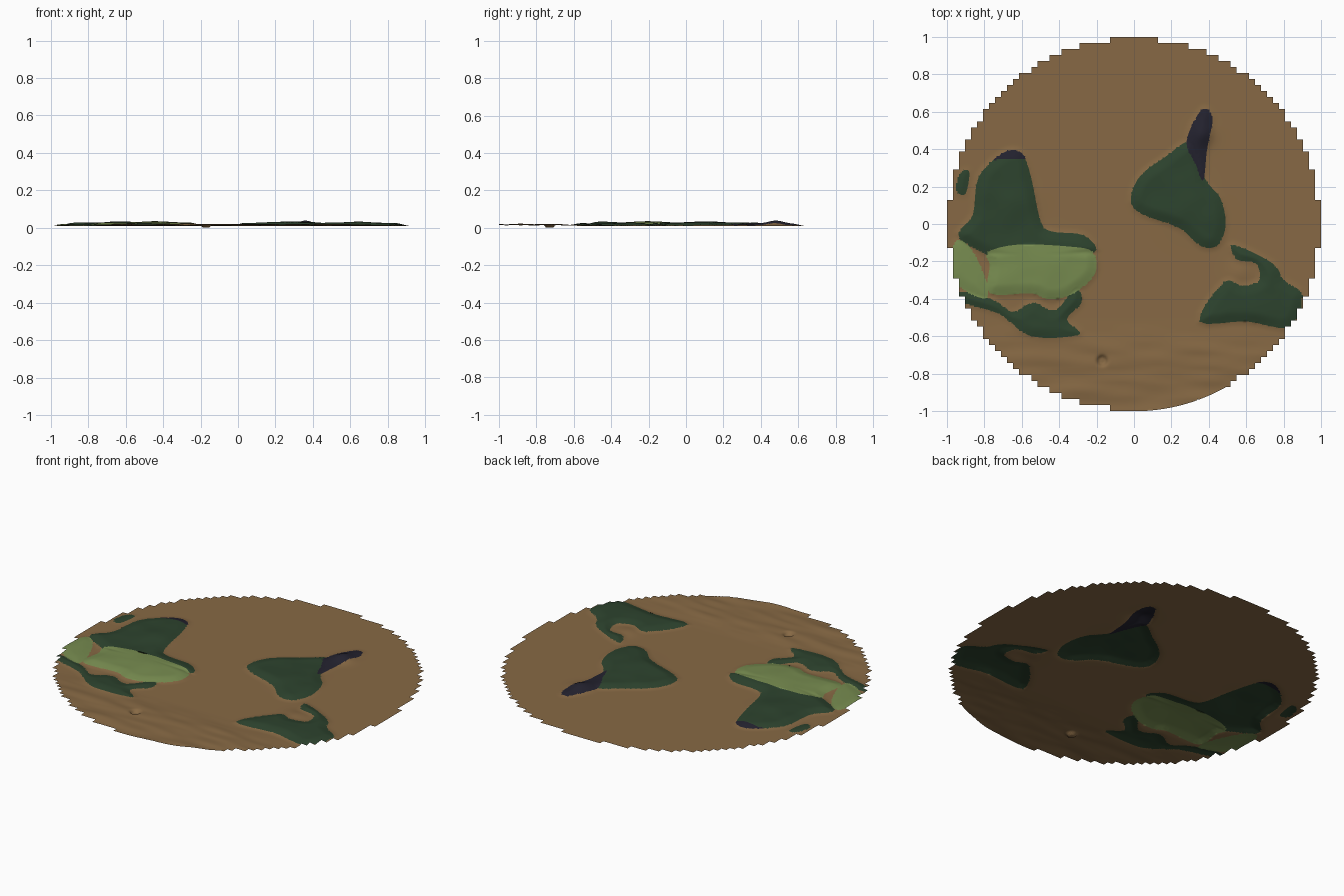
import bpy, bmesh, math
from mathutils import Vector, noise

if "Cube" in bpy.data.objects:
    bpy.data.objects.remove(bpy.data.objects["Cube"])

CELLS, SUB = 62, 4                  # stepped outline cells, fine subdivisions
STEP = 2 / CELLS / SUB
N = CELLS * SUB
BASE = 0.009


def material(name, rgb):
    m = bpy.data.materials.new(name)
    m.diffuse_color = (*rgb, 1)
    m.use_nodes = True
    m.node_tree.nodes["Principled BSDF"].inputs["Base Color"].default_value = m.diffuse_color
    return m


MATS = [material("sand brown", (0.242, 0.141, 0.058)),
        material("forest green", (0.026, 0.056, 0.027)),
        material("meadow green", (0.185, 0.262, 0.080)),
        material("dark rock", (0.017, 0.016, 0.028))]
SAND, FOREST, MEADOW, ROCK = range(4)


def closed_curve(points, k=4):
    """Smooth closed outline through points given in hundredths."""
    p = [Vector(q) / 100 for q in points]
    out = []
    for i in range(len(p)):
        a, b, c, d = (p[(i + j) % len(p)] for j in (-1, 0, 1, 2))
        for s in range(k):
            t = s / k
            out.append(0.5 * (2 * b + (c - a) * t + (2 * a - 5 * b + 4 * c - d) * t * t
                              + (3 * b - a - 3 * c + d) * t ** 3))
    return out


class Region:
    """A raised land patch with one colour."""

    def __init__(self, mat, rise, points):
        self.mat, self.rise = mat, rise
        self.pts = closed_curve(points)
        xs, ys = [q.x for q in self.pts], [q.y for q in self.pts]
        self.box = (min(xs), max(xs), min(ys), max(ys))

    def near(self, x, y, m=0.05):
        b = self.box
        return b[0] - m < x < b[1] + m and b[2] - m < y < b[3] + m

    def query(self, x, y):
        """Signed distance (positive inside) and nearest outline point."""
        inside, best, hit = False, 9.0, (x, y)
        ax, ay = self.pts[-1]
        for q in self.pts:
            bx, by = q.x, q.y
            if (ay > y) != (by > y) and x < (bx - ax) * (y - ay) / (by - ay) + ax:
                inside = not inside
            dx, dy = bx - ax, by - ay
            t = ((x - ax) * dx + (y - ay) * dy) / (dx * dx + dy * dy + 1e-12)
            t = min(1, max(0, t))
            cx, cy = ax + dx * t, ay + dy * t
            e = (cx - x) ** 2 + (cy - y) ** 2
            if e < best:
                best, hit = e, (cx, cy)
            ax, ay = bx, by
        d = math.sqrt(best)
        return (d if inside else -d), hit


# land patches, later ones lie over earlier ones
west_forest = Region(FOREST, 0.017, [
    (-70, 38), (-60, 38), (-55, 25), (-50, 2), (-44, -4), (-27, -6), (-22, -16),
    (-60, -22), (-93, -8), (-86, 5), (-83, 25)])
south_west_forest = Region(FOREST, 0.013, [
    (-92, -36), (-74, -41), (-65, -47), (-54, -42), (-42, -46), (-31, -34), (-28, -42),
    (-36, -51), (-29, -59), (-55, -60), (-72, -48), (-91, -42)])
islet = Region(FOREST, 0.008, [(-95, 18), (-90, 16), (-88, 28), (-93, 27)])
centre_forest = Region(FOREST, 0.017, [
    (0, 8), (2, 24), (17, 36), (31, 44), (38, 24), (46, 14), (49, 0), (45, -11),
    (36, -12), (24, -2)])
east_forest = Region(FOREST, 0.016, [
    (53, -11), (74, -21), (80, -30), (90, -38), (83, -55), (60, -52), (35, -52),
    (48, -31), (58, -33), (67, -30), (65, -21), (55, -19)])
meadow = Region(MEADOW, 0.017, [
    (-78, -15), (-62, -11), (-35, -12), (-22, -15), (-21, -27), (-34, -38), (-46, -40),
    (-55, -37), (-77, -37), (-77, -22)])
west_meadow = Region(MEADOW, 0.010, [
    (-96, -10), (-88, -12), (-79, -30), (-80, -40), (-98, -29)])
rocky_tip = Region(ROCK, 0.014, [
    (28, 44), (36, 61), (42, 57), (39, 40), (37, 23), (33, 32)])
REGIONS = [west_forest, south_west_forest, islet, centre_forest, east_forest,
           meadow, west_meadow, rocky_tip]

# hill tops: x, y, radius, rise
PEAKS = [(-0.62, 0.12, 0.09, 0.010), (-0.45, -0.20, 0.12, 0.009), (0.37, 0.48, 0.06, 0.018),
         (0.30, 0.10, 0.13, 0.007), (0.64, -0.42, 0.11, 0.008), (0.57, -0.26, 0.07, 0.010),
         (-0.17, -0.73, 0.02, -0.05)]


def smooth(t):
    t = min(1, max(0, t))
    return t * t * (3 - 2 * t)


def height(x, y, rise):
    h = BASE + rise
    for px, py, r, k in PEAKS:
        e = ((x - px) ** 2 + (y - py) ** 2) / (r * r)
        if e < 9:
            h += k * math.exp(-e) * (1 - e / 9)
    # gentle roughness on the hills, long dunes in the south
    h += 0.2 * rise * noise.noise((x * 9, y * 9, 2))
    dune = smooth((-0.5 - y) / 0.2) * smooth((0.95 - abs(x)) / 0.3)
    if dune:
        h += dune * (0.008 + 0.008 * noise.noise((x * 4 + y * 2, y * 13, 5)))
    return max(0, h)


def kept(i, j):
    """Stepped round outline, with a smooth stretch at the south east."""
    cx, cy = i // SUB - CELLS / 2 + 0.5, j // SUB - CELLS / 2 + 0.5
    if cy < -26 and 1 < cx < 15:
        return math.hypot((i + 0.5) * STEP - 1, (j + 0.5) * STEP - 1) < 1
    return math.hypot(cx, cy) < 30.76


def colour(x, y):
    for r in reversed(REGIONS):
        if r.near(x, y, 0) and r.query(x, y)[0] > 0:
            # the north end of the west forest is bare rock
            return ROCK if r is west_forest and y > 0.343 else r.mat
    return SAND


bm = bmesh.new()
verts = {}


def vert(i, j):
    if (i, j) in verts:
        return verts[i, j]
    x, y = i * STEP - 1, j * STEP - 1
    rise, best, snap = 0, STEP * 0.55, None
    for r in REGIONS:
        if r.near(x, y):
            d, hit = r.query(x, y)
            rise = max(rise, r.rise * smooth((d + 0.03) / 0.09))
            if abs(d) < best:
                best, snap = abs(d), hit
    z = height(x, y, rise)
    rad = math.hypot(x, y)
    if snap and rad < 0.95:         # pull the grid onto patch outlines
        x, y = snap
    elif rad > 0.995 and y < -0.85 and 0.03 < x < 0.5:
        x, y = x / rad, y / rad
    verts[i, j] = bm.verts.new((x, y, z))
    return verts[i, j]


for i in range(N):
    for j in range(N):
        if kept(i, j):
            f = bm.faces.new([vert(i, j), vert(i + 1, j), vert(i + 1, j + 1), vert(i, j + 1)])
            f.smooth = True
            c = f.calc_center_median()
            f.material_index = colour(c.x, c.y)

# the terrain sheet
mesh = bpy.data.meshes.new("terrain_disc")
bm.to_mesh(mesh)
bm.free()
for m in MATS:
    mesh.materials.append(m)
obj = bpy.data.objects.new("terrain_disc", mesh)
bpy.context.collection.objects.link(obj)
